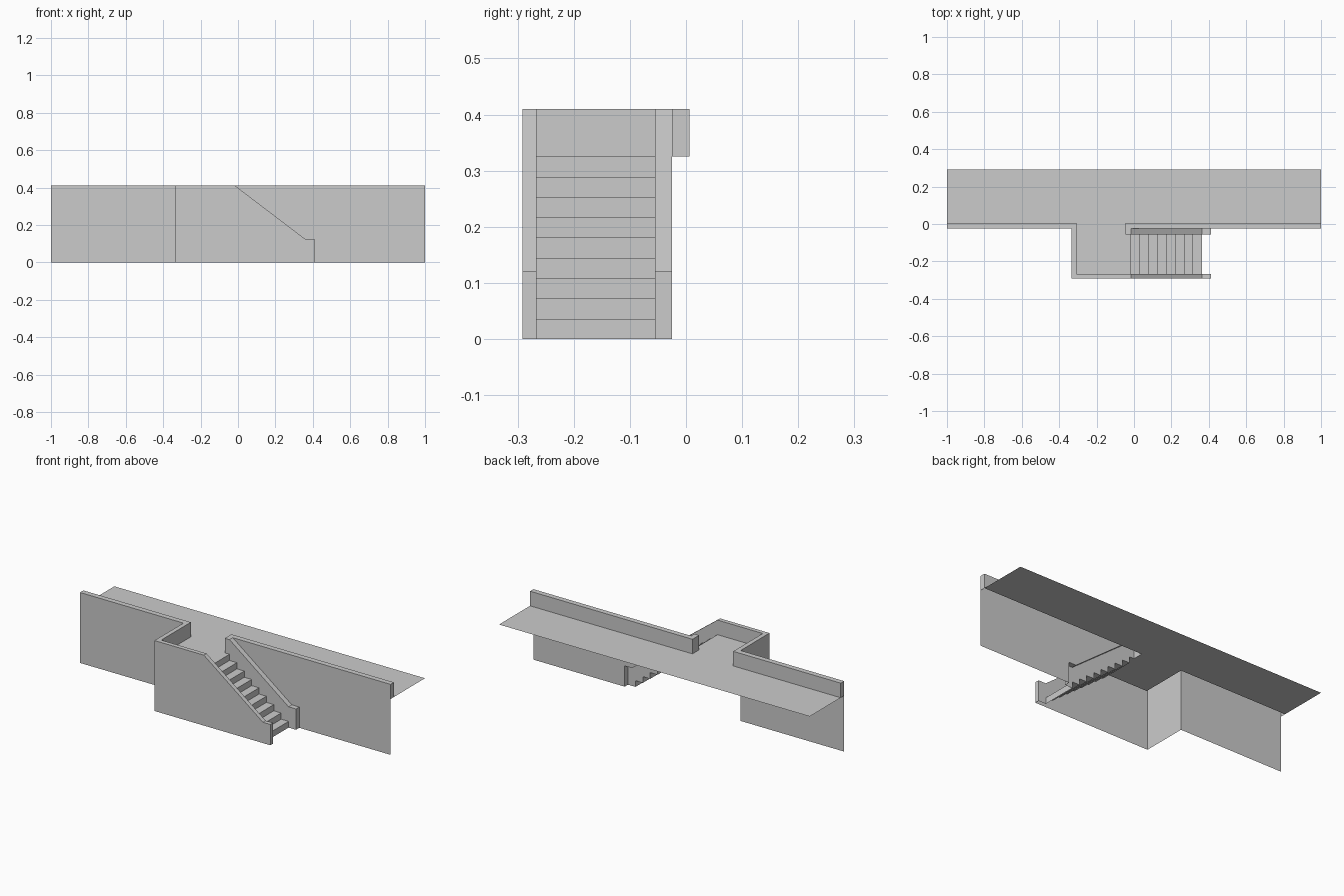
import bpy, bmesh

if "Cube" in bpy.data.objects:
    bpy.data.objects.remove(bpy.data.objects["Cube"])

TOP, DECK = 0.41, 0.325            # parapet top, walkway level
WALL, BACK = -0.025, 0.006         # main parapet faces (y)
OUT, OUT_IN = -0.291, -0.266       # outer stair wall faces (y)
SIDE_IN = -0.055                   # stair-side face of inner balustrade (y)
BOX, BOX_IN = -0.334, -0.308       # landing end wall faces (x)
POST, X0, X1, X2 = -0.046, -0.016, 0.364, 0.412   # post, stair top, stair foot, newel end
LOW, STEPS = 0.121, 9


def make(name, polys, fix=True):
    me = bpy.data.meshes.new(name)
    bm = bmesh.new()
    for p in polys:
        bm.faces.new([bm.verts.new(c) for c in p])
    bmesh.ops.remove_doubles(bm, verts=bm.verts, dist=1e-5)
    if fix:
        bmesh.ops.recalc_face_normals(bm, faces=bm.faces)
    bm.to_mesh(me)
    bm.free()
    ob = bpy.data.objects.new(name, me)
    bpy.context.collection.objects.link(ob)
    return ob


def upright(a, b, z0, z1):
    return [(*a, z0), (*b, z0), (*b, z1), (*a, z1)]


def side(profile, y):
    return [(x, y, z) for x, z in profile]


def strip(profile, ya, yb):
    return [[(x, ya, z), (u, ya, w), (u, yb, w), (x, yb, z)]
            for (x, z), (u, w) in zip(profile, profile[1:])]


# Profiles (x, z) of the stair and its sloping balustrade
run, rise = (X1 - X0) / (STEPS - 1), DECK / STEPS
stair = [(X0, DECK)]
for i in range(STEPS):
    x, z = X0 + i * run, DECK - (i + 1) * rise
    stair.append((x, z))
    if i < STEPS - 1:
        stair.append((x + run, z))
rail = [(X0, TOP), (X1, LOW), (X2, LOW), (X2, 0)]

# Walkway with landing
make("walkway_deck", [[(x, y, DECK) for x, y in [
    (-1, BACK), (BOX_IN, BACK), (BOX_IN, OUT_IN), (X0, OUT_IN), (X0, SIDE_IN),
    (POST, SIDE_IN), (POST, BACK), (1, BACK), (1, -OUT), (-1, -OUT)]]], fix=False)

# Steps
make("stair_steps", strip(stair, OUT_IN, SIDE_IN))

# Left retaining wall, landing walls and outer balustrade
outer = [(-1, WALL), (BOX, WALL), (BOX, OUT), (X0, OUT)]
inner = [(-1, BACK), (BOX_IN, BACK), (BOX_IN, OUT_IN), (X0, OUT_IN)]
polys = [upright(outer[0], inner[0], DECK, TOP)]
for i in range(3):
    a, b, c, d = outer[i], outer[i + 1], inner[i + 1], inner[i]
    if i < 2:
        polys.append(upright(a, b, 0, TOP))
    polys += [upright(d, c, DECK, TOP), [(*p, TOP) for p in (a, b, c, d)]]
polys.append(side([(BOX, 0), (BOX, TOP)] + rail, OUT))
polys.append(side(rail + stair[::-1], OUT_IN))
polys += strip(rail, OUT, OUT_IN)
make("left_wall_and_outer_balustrade", polys)

# Right retaining wall, post and inner balustrade
polys = [
    side(rail + [(1, 0), (1, TOP)], WALL),
    upright((POST, BACK), (1, BACK), DECK, TOP),
    upright((1, WALL), (1, BACK), DECK, TOP),
    upright((POST, SIDE_IN), (POST, BACK), DECK, TOP),
    side([(POST, DECK), (POST, TOP)] + rail + stair[::-1], SIDE_IN),
    [(x, y, TOP) for x, y in [(POST, SIDE_IN), (X0, SIDE_IN), (X0, WALL),
                              (1, WALL), (1, BACK), (POST, BACK)]],
] + strip(rail, SIDE_IN, WALL)
make("right_wall_and_inner_balustrade", polys)
